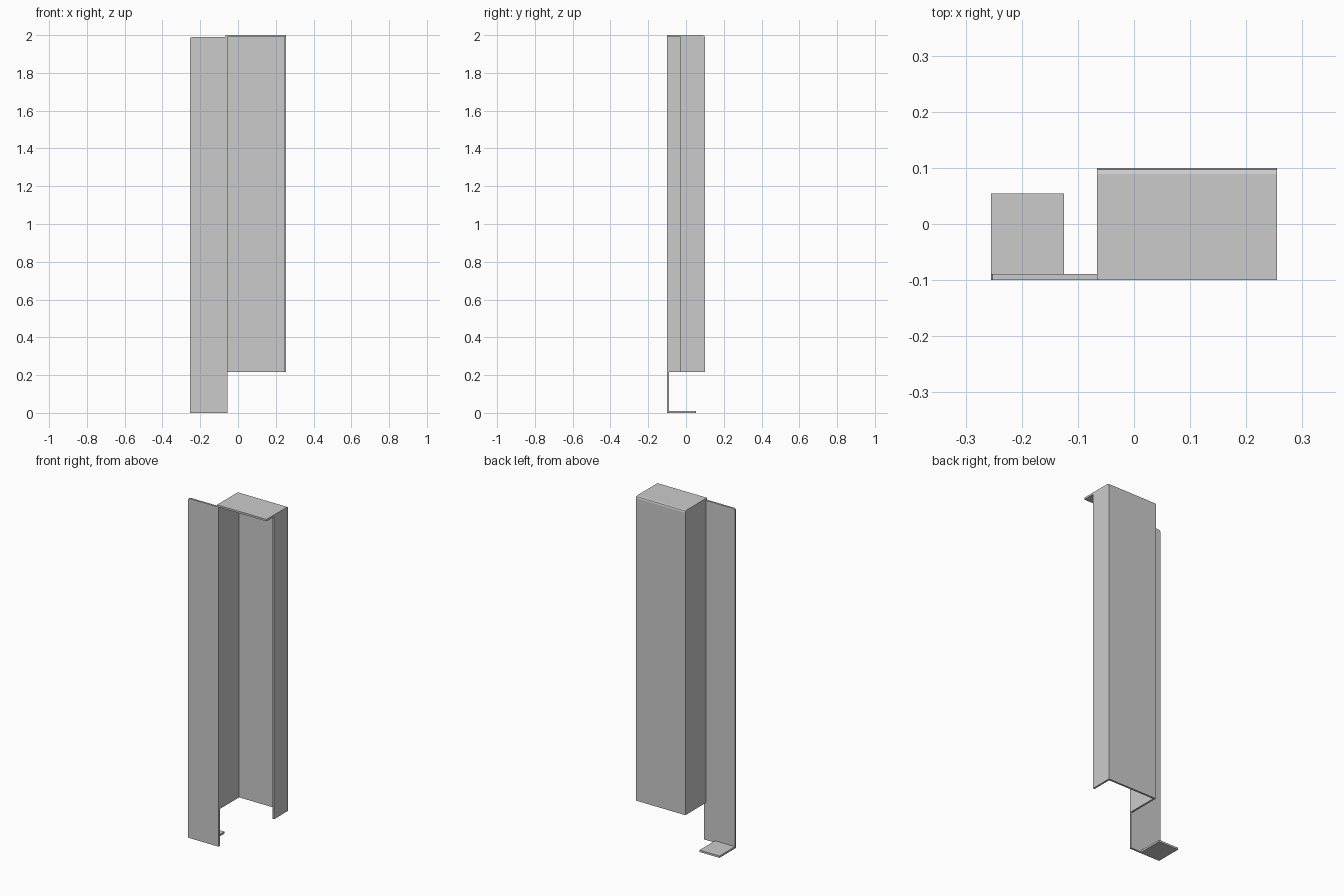
import bpy, bmesh
from mathutils import Vector

if "Cube" in bpy.data.objects:
    bpy.data.objects.remove(bpy.data.objects["Cube"])

T = 0.011  # sheet thickness


def prism(name, profile, direction):
    """Extrude a flat 3D outline along a direction."""
    bm = bmesh.new()
    face = bm.faces.new([bm.verts.new(p) for p in profile])
    ext = bmesh.ops.extrude_face_region(bm, geom=[face])
    moved = [v for v in ext["geom"] if isinstance(v, bmesh.types.BMVert)]
    bmesh.ops.translate(bm, verts=moved, vec=Vector(direction))
    bmesh.ops.recalc_face_normals(bm, faces=bm.faces)
    mesh = bpy.data.meshes.new(name)
    bm.to_mesh(mesh)
    bm.free()
    obj = bpy.data.objects.new(name, mesh)
    bpy.context.collection.objects.link(obj)
    return obj


L, M, R = -0.255, -0.066, 0.255   # left edge, channel left, channel right
F, B = -0.1, 0.1                  # front and back
Z0, Z1, TOP = 0.217, 2 - T, 2.0   # channel bottom, under the lid, top

# Folded channel: long left wall, back wall, short right wall
channel = [(M, F), (M, B), (R, B), (R, -0.03), (R - T, -0.03),
           (R - T, B - T), (M + T, B - T), (M + T, F)]
prism("channel", [(x, y, Z0) for x, y in channel], (0, 0, Z1 - Z0))

# Lid with a bevelled bend along its back edge
lid = [(F, Z1), (B, Z1), (B - 0.003, TOP - 0.003), (B - T, TOP), (F, TOP)]
prism("lid", [(M, y, z) for y, z in lid], (R - M, 0, 0))

# Front flange with a clipped top outer corner
flange = [(L, 0), (M + T, 0), (M + T, Z1), (L + T, Z1),
          (L + 0.003, Z1 - 0.003), (L, Z1 - T)]
prism("front_flange", [(x, F, z) for x, z in flange], (0, T, 0))

# Foot tab folded back from the flange
foot = [(L, F + T), (-0.125, F + T), (-0.125, 0.054), (L, 0.054)]
prism("foot_tab", [(x, y, 0) for x, y in foot], (0, 0, T))
